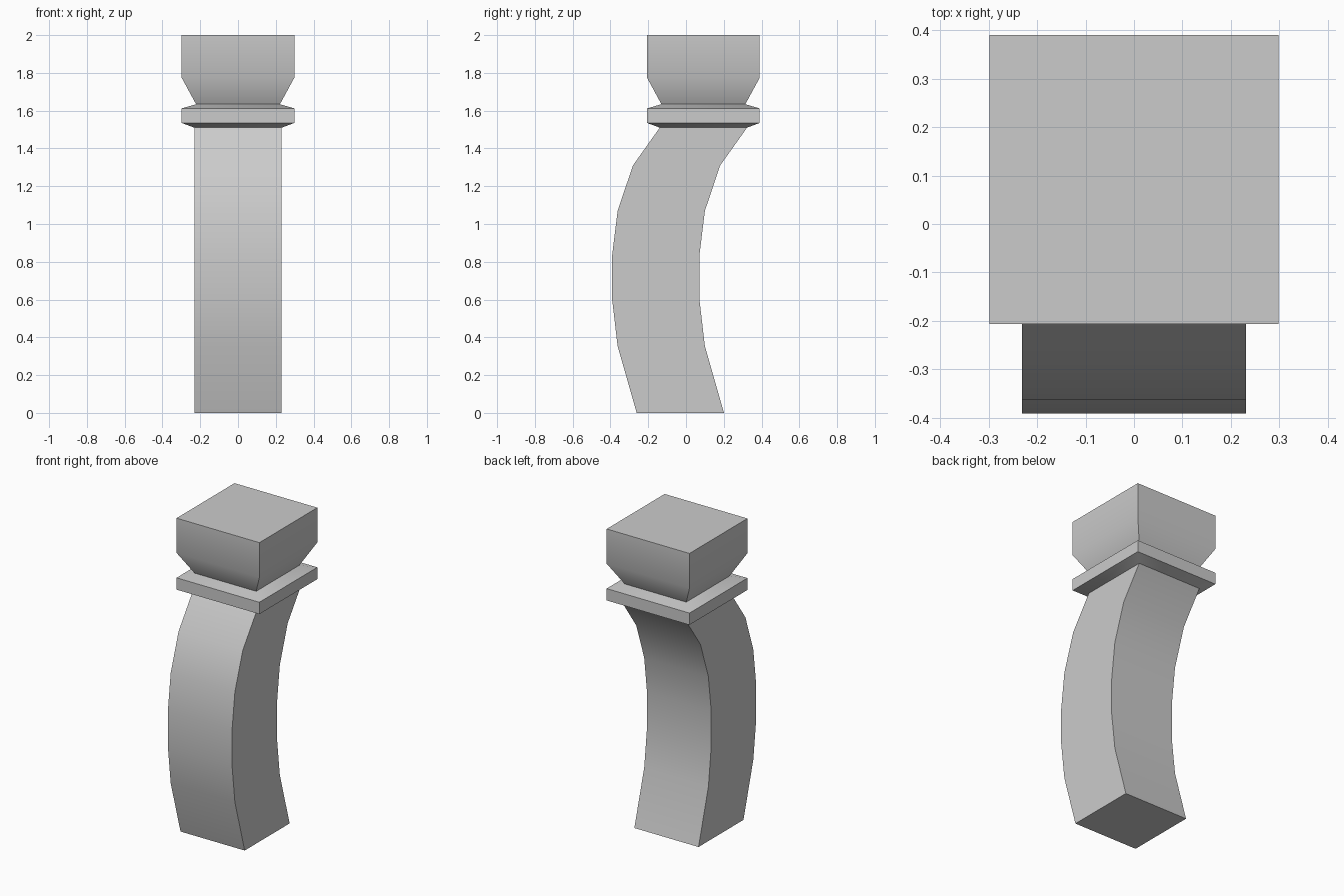
import bpy, bmesh
from math import radians

if "Cube" in bpy.data.objects:
    bpy.data.objects.remove(bpy.data.objects["Cube"])


def square_loft(name, sections, cap_bottom=False, cap_top=False):
    """Skin square sections given as (centre y, z, half width)."""
    bm = bmesh.new()
    rings = [[bm.verts.new((sx * h, y + sy * h, z))
              for sx, sy in ((-1, -1), (1, -1), (1, 1), (-1, 1))]
             for y, z, h in sections]
    for a, b in zip(rings, rings[1:]):
        for i in range(4):
            j = (i + 1) % 4
            bm.faces.new((a[i], a[j], b[j], b[i]))
    if cap_bottom:
        bm.faces.new(rings[0][::-1])
    if cap_top:
        bm.faces.new(rings[-1])
    mesh = bpy.data.meshes.new(name)
    bm.to_mesh(mesh)
    bm.free()
    obj = bpy.data.objects.new(name, mesh)
    bpy.context.collection.objects.link(obj)
    bpy.ops.object.select_all(action='DESELECT')
    obj.select_set(True)
    bpy.context.view_layer.objects.active = obj
    bpy.ops.object.shade_smooth_by_angle(angle=radians(30))
    return obj


TOP_Y = 0.092  # centre of the collar and block

# Curved shaft: constant square section swept along a bowed path
path = [(-0.03, 0), (-0.131, 0.353), (-0.16, 0.6), (-0.16, 0.835),
        (-0.131, 1.07), (-0.05, 1.31), (TOP_Y, 1.51)]
square_loft("curved_shaft", [(y, z, 0.231) for y, z in path], cap_bottom=True)

# Flared collar plate
square_loft("collar", [(TOP_Y, 1.51, 0.231), (TOP_Y, 1.535, 0.298),
                       (TOP_Y, 1.612, 0.298), (TOP_Y, 1.634, 0.222)])

# Top block with tapered underside
square_loft("top_block", [(TOP_Y, 1.634, 0.222), (TOP_Y, 1.774, 0.298),
                          (TOP_Y, 2.0, 0.298)], cap_top=True)
